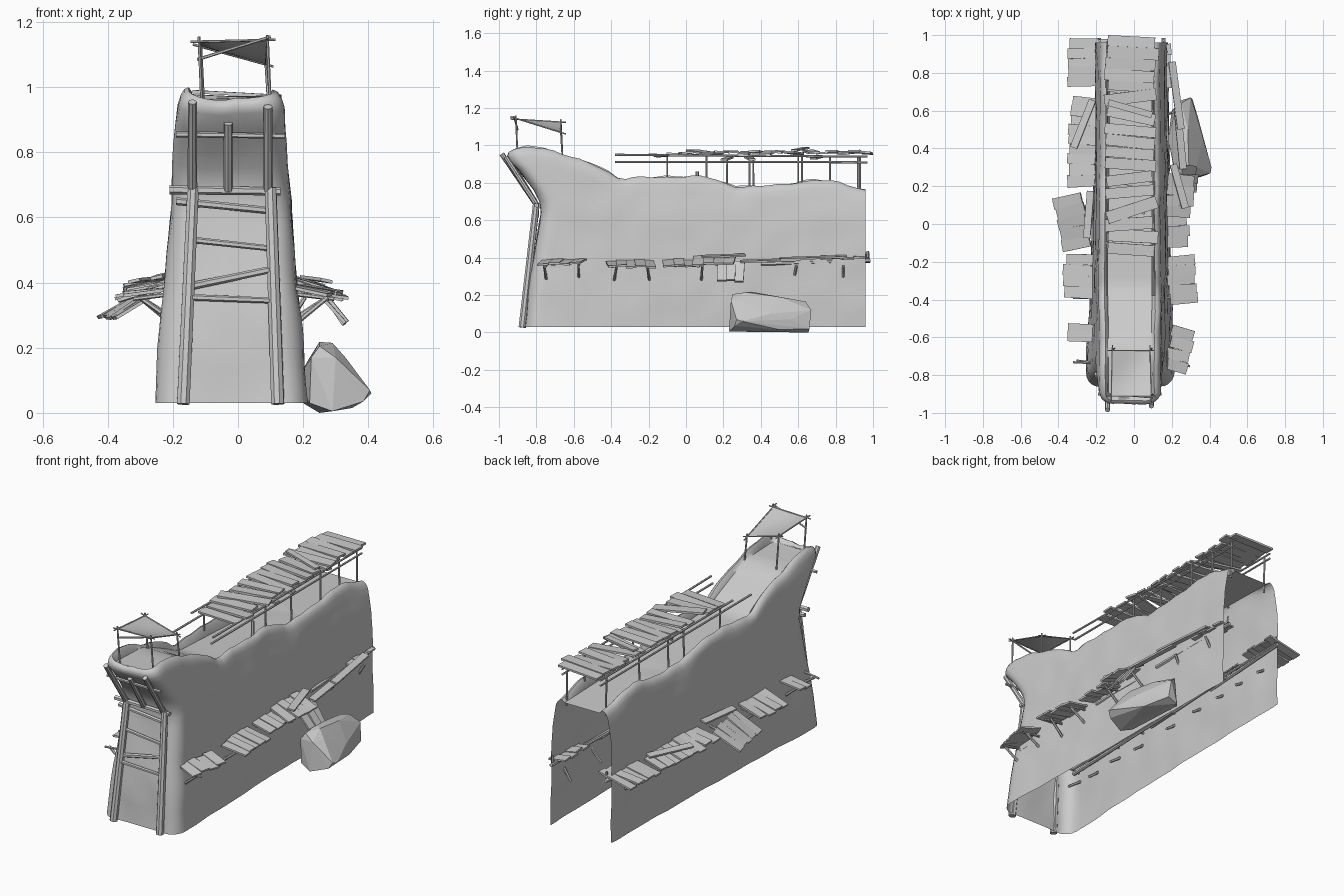
import bpy, bmesh, random
from math import radians, pi, sin, cos
from mathutils import Vector, Matrix, Euler, noise

if "Cube" in bpy.data.objects:
    bpy.data.objects.remove(bpy.data.objects["Cube"])

random.seed(4)
R = random.uniform
CX = -0.022          # walkway centre line


def lerp_table(t, x):
    if x <= t[0][0]:
        return t[0][1]
    for (a, u), (b, v) in zip(t, t[1:]):
        if x <= b:
            return u + (v - u) * (x - a) / (b - a)
    return t[-1][1]


def finish(bm, name, smooth=None):
    bmesh.ops.recalc_face_normals(bm, faces=bm.faces)
    me = bpy.data.meshes.new(name)
    bm.to_mesh(me)
    bm.free()
    ob = bpy.data.objects.new(name, me)
    bpy.context.collection.objects.link(ob)
    if smooth:
        bpy.ops.object.select_all(action='DESELECT')
        bpy.context.view_layer.objects.active = ob
        ob.select_set(True)
        bpy.ops.object.shade_smooth_by_angle(angle=radians(smooth))
    return ob


def pole(bm, p, q, r, n=6):
    p, q = Vector(p), Vector(q)
    m = Matrix.Translation((p + q) / 2) @ (q - p).to_track_quat('Z', 'Y').to_matrix().to_4x4()
    bmesh.ops.create_cone(bm, cap_ends=True, segments=n, radius1=r, radius2=r * 0.9,
                          depth=(q - p).length, matrix=m)


def plank(bm, c, size, rot=(0, 0, 0)):
    e = Euler([radians(a) for a in rot]).to_matrix().to_4x4()
    bmesh.ops.create_cube(bm, size=1, matrix=Matrix.Translation(c) @ e @ Matrix.Diagonal((*size, 1)))


# Wall: open-backed, open-bottomed shell with a rounded rim and sunken walkway
TOP = [(-.98, .965), (-.9, .985), (-.83, 1.0), (-.75, .982), (-.65, .945), (-.58, .925), (-.5, .90), (-.45, .87),
       (-.38, .82), (-.2, .832), (.1, .835), (.2, .80), (.28, .78), (.5, .787), (.7, .82),
       (.78, .81), (.96, .76)]
FLOOR = [(-1, .95), (-.67, .94), (-.36, .79), (.2, .768), (.96, .748)]
FRONT = [(.03, -.86), (.3, -.832), (.65, -.775), (.72, -.787), (.85, -.88), (.93, -.955), (1, -.972)]
W_FRONT = [(.03, .236), (.2, .225), (.4, .203), (.7, .18), (1, .16)]
W_BACK = [(.03, .192), (.4, .189), (.6, .18), (.75, .16), (1, .15)]
LEVELS = [(i / 16 * .95, 0) for i in range(17)] + [(.975, .006), (.993, .016), (1, .03), (.985, .04), (None, .05)]
NS, NA, NF = 40, 5, 5


def half_ring(t, inset, side):
    pts = []
    for i in range(NS + NA + NF):
        v = min(i / NS, 1)
        yn = .96 - v * 1.86 - max(0, i - NS) * .01
        zt = lerp_table(TOP, yn) + side * .004 * sin(yn * 17) + .004 * sin(yn * 41)
        z = lerp_table(FLOOR, yn) if t is None else .03 + t * (zt - .03)
        yf = lerp_table(FRONT, z) + inset
        k = v ** 1.6
        w = lerp_table(W_BACK, z) * (1 - k) + lerp_table(W_FRONT, z) * k - inset
        r = max(.02, .075 - inset)
        if i <= NS:
            p = Vector((w, .96 - v * 1.86 + (yf + r + .9) * v ** 5, z))
        elif i <= NS + NA:
            a = (i - NS) / NA * pi / 2
            p = Vector((w - r + r * cos(a), yf + r - r * sin(a), z))
        else:
            p = Vector(((w - r) * (1 - (i - NS - NA) / NF), yf, z))
        p.x = CX + (1 - k) * max(0, .012 * (1 - z)) + side * p.x
        if t is not None:
            n = noise.noise(p * 7) * .008
            p.x += side * n
            p.y += n if i > NS else 0
        pts.append(p)
    return pts


bm = bmesh.new()
rows = []
for t, ins in LEVELS:
    right, left = half_ring(t, ins, 1), half_ring(t, ins, -1)
    rows.append([bm.verts.new(p) for p in right + left[::-1]])
n = len(rows[0])
for a, b in zip(rows, rows[1:]):
    for i in range(n - 1):
        bm.faces.new((a[i], a[i + 1], b[i + 1], b[i]))
last = rows[-1]
for i in range(n // 2 - 1):
    bm.faces.new((last[i], last[i + 1], last[n - 2 - i], last[n - 1 - i]))
finish(bm, "wall", 45)

# Ladder frame on the front
bm = bmesh.new()
for x0, x1 in ((-.168, -.138), (.122, .1)):
    pole(bm, (x0, -.875, .027), (x1, -.80, .69), .021, 8)
for x, zt, yt in ((-.14, .955, -.985), (-.03, .89, -.925), (.092, .94, -.965)):
    pole(bm, (x, -.80, .685), (x, yt, zt), .015, 8)
for xa, za, xb, zb, r in ((-.15, .355, .1, .345, .01), (-.14, .39, .1, .44, .012), (-.13, .53, .1, .505, .01),
                          (-.19, .65, .11, .62, .012), (-.21, .685, .13, .68, .014), (-.19, .855, .145, .85, .009)):
    z = (za + zb) / 2
    y = lerp_table(FRONT, z) - .018
    pole(bm, (xa, y, za), (xb, y, zb), r)
finish(bm, "front_ladder", 35)

# Lookout canopy: posts, rails and a warped cloth
bm = bmesh.new()
FL, FR, BL, BR = [Vector(p) for p in ((-.12, -.91, 1.14), (.09, -.91, 1.145), (-.115, -.67, 1.125), (.085, -.67, 1.07))]
for c in (FL, FR, BL, BR):
    pole(bm, (c.x + .01, c.y + .01, .93), c + Vector((0, 0, .015)), .005)
for a, b in ((FL, FR), (BL, BR), (FL, BL), (FR, BR)):
    d = (b - a) * .12
    pole(bm, a - d, b + d, .004)
pole(bm, (-.125, -.9, 1.085), (.1, -.92, 1.155), .005)
finish(bm, "canopy_frame")
bm = bmesh.new()
grid = [[bm.verts.new(FL.lerp(FR, i / 6).lerp(BL.lerp(BR, i / 6), j / 6)
                      - Vector((0, 0, .012 * sin(pi * i / 6) * sin(pi * j / 6)))) for j in range(7)] for i in range(7)]
for i in range(6):
    for j in range(6):
        bm.faces.new((grid[i][j], grid[i + 1][j], grid[i + 1][j + 1], grid[i][j + 1]))
finish(bm, "canopy_cloth", 60)

# Upper boardwalk frame: posts and rails along both rims
bm = bmesh.new()
for s in (1, -1):
    x = CX + s * .12
    for y in (.11, .34, .6, .77, .93) if s > 0 else (-.1, .22, .36, .62, .92):
        pole(bm, (x, y, lerp_table(TOP, y) - .05), (x + R(-.005, .005), y, .945), .006)
    pole(bm, (x, -.38, .912), (x, .97, .91), .006)
    pole(bm, (x + s * .01, -.38 if s > 0 else -.2, .95), (x, .97, .94), .006)
pole(bm, (.05, .06, .76), (.05, .06, .86), .01)
finish(bm, "boardwalk_frame")

# Upper boardwalk planks: (y, yaw), with some loose boards above and below
bm = bmesh.new()
DECK = [(.965, -3), (.905, -3), (.845, -2), (.785, -4), (.735, -4), (.67, 7), (.575, -12), (.495, -5),
        (.435, -6), (.375, -5), (.315, -4), (.24, 7), (.17, 5), (.075, 18), (.0, 4), (-.065, -3), (-.135, -4)]
for i, (y, yaw) in enumerate(DECK):
    plank(bm, (-.015 + R(-.012, .012), y, (.96 if y > -.03 else .945) + .006 * (i % 2)),
          (R(.24, .28), R(.055, .066), .011), (R(-4, 4), R(-3, 3), yaw))
for x, y, z, yaw, l in ((-.02, .61, .98, -16, .24), (-.02, .7, .935, -10, .24), (-.02, .22, .93, -8, .25),
                        (-.02, .34, .932, 6, .25)):
    plank(bm, (x, y, z), (l, .035, .01), (0, 3, yaw))
finish(bm, "boardwalk_planks")

# Side scaffolds: beams, braces and plank clusters (y0, y1, x_in, x_out, z, tilt, yaw)
RIGHT = [(-.78, -.55, .18, .3, .375, 12, -14), (-.42, -.17, .18, .325, .365, 10, 3), (-.12, .1, .17, .285, .37, 14, 5),
         (.04, .26, .17, .31, .385, 18, -4), (.17, .31, .25, .33, .325, 52, -3), (.72, .95, .1, .2, .40, 6, 6)]
LEFT = [(-.62, -.53, .2, .345, .37, 8, 0), (-.39, -.16, .2, .37, .37, 14, -3), (-.13, .15, .25, .4, .335, 30, 12),
        (.2, .32, .19, .345, .385, 12, 2), (.32, .67, .19, .34, .385, 15, -4), (.73, .98, .14, .345, .40, 10, 0)]
for side, name, groups in ((1, "right", RIGHT), (-1, "left", LEFT)):
    bm = bmesh.new()
    xw = .165 if side > 0 else .192
    # long beams against the wall
    for k, (ya, yb) in enumerate(((-.75, .1), (-.1, .55), (.4, .985))):
        pole(bm, (side * (xw + .012), ya, .352 + k * .008), (side * (xw - .008), yb, .36 + k * .012), .011)
        pole(bm, (side * (xw - .015), ya + .03, .36 + k * .01), (side * (xw - .012), yb, .365 + k * .012), .008)
    for y in (-.74, -.57, -.39, -.19, .08, .3) + ((.57, .84) if side > 0 else (.5, .66, .84)):
        reach = .11 if y < .4 or side < 0 else .04
        pole(bm, (side * (xw - .03), y, .25 + R(-.01, .02)), (side * (xw + reach), y + R(-.02, .02), .355), .008)
        if y < .1:
            pole(bm, (side * (xw - .03), y, .37), (side * (xw + reach + .02), y + R(-.02, .02), .35), .007)
    pole(bm, (side * (xw - .01), .972, .40), (side * (xw - .01), .972, .435), .007)
    finish(bm, name + "_scaffold_frame")
    bm = bmesh.new()
    for y0, y1, xi, xo, z, tilt, yaw in groups:
        cnt = max(2, round((y1 - y0) / .052))
        for i in range(cnt):
            y = y0 + (i + .5) * (y1 - y0) / cnt
            xc = side * ((xi + xo) / 2 + R(-.008, .008)) - (y - (y0 + y1) / 2) * sin(radians(yaw))
            ln = (xo - xi) / cos(radians(tilt))
            plank(bm, (xc, y, z + .005 * (i % 2)), (ln, (y1 - y0) / cnt + R(0, .008), .01),
                  (R(-3, 3), side * (tilt + R(-4, 4)), yaw + R(-3, 3)))
    # loose boards laid lengthwise
    loose = ((.225, .68, .40, .36, 8), (.245, .45, .385, .32, 6), (.24, .2, .41, .24, 16)) \
        if side > 0 else ((.27, .53, .41, .27, -22), (.24, .05, .42, .25, -5))
    for x, y, z, l, yaw in loose:
        plank(bm, (side * x, y, z), (.038, l, .01), (2, side * 12, yaw))
    finish(bm, name + "_scaffold_planks")

# Leaning boulder
bm = bmesh.new()
ROCK = [(.22, .25, .03), (.225, .24, .17), (.25, .25, .205), (.29, .32, .215), (.22, .6, .17), (.25, .64, .165),
        (.30, .67, .12), (.405, .27, .07), (.41, .3, .06), (.385, .26, .035), (.29, .23, .005), (.31, .66, .02),
        (.2, .6, .03), (.25, .655, .0), (.35, .5, .015), (.33, .3, .17), (.365, .45, .1), (.18, .45, .1),
        (.25, .35, .218), (.285, .5, .19), (.3, .24, .17), (.34, .56, .07)]
for p in ROCK:
    bm.verts.new(p)
bmesh.ops.convex_hull(bm, input=bm.verts)
bmesh.ops.delete(bm, geom=[v for v in bm.verts if not v.link_faces], context='VERTS')
finish(bm, "boulder")
